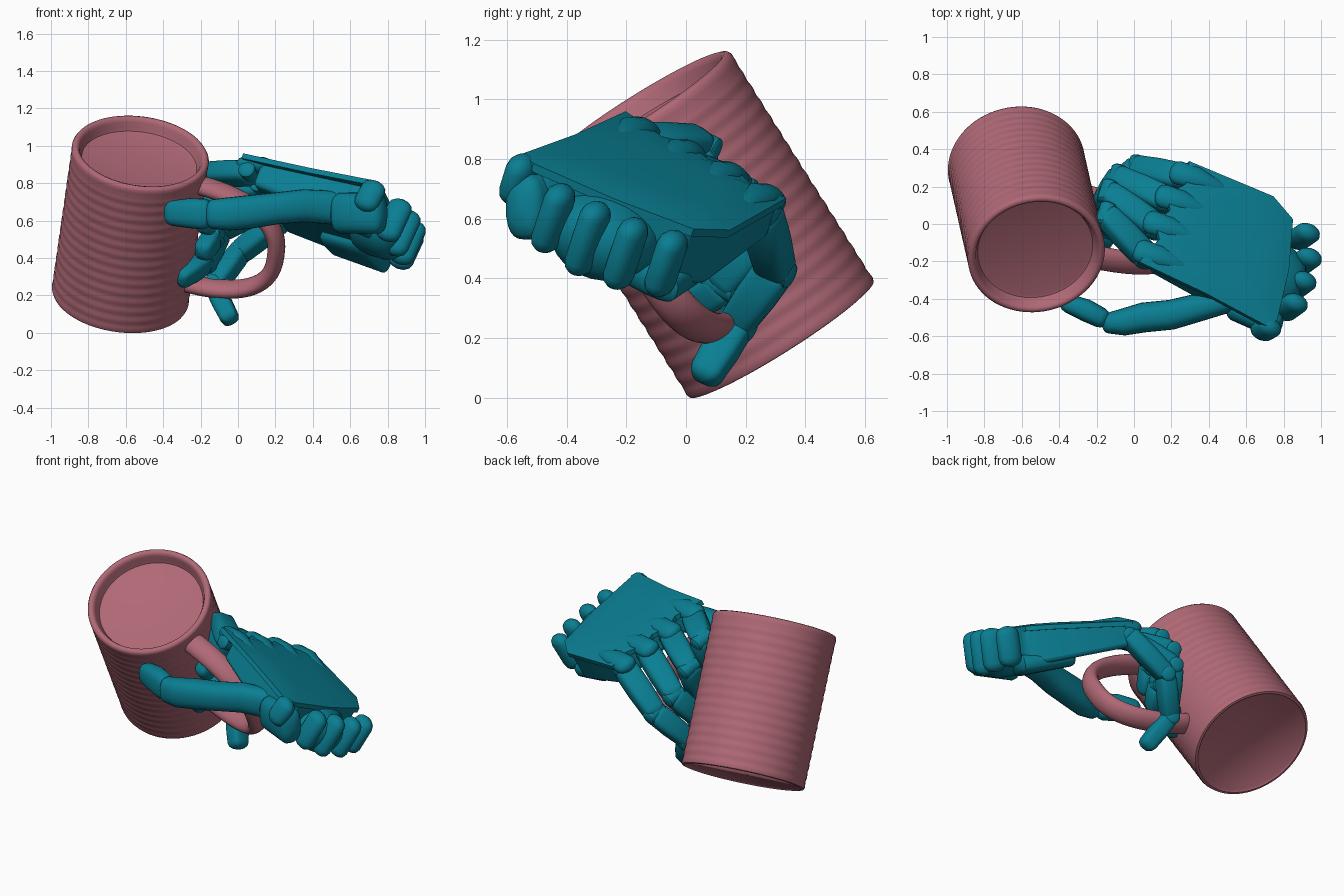
import bpy, bmesh
from math import sin, cos, pi, radians
from mathutils import Vector as Vec

if "Cube" in bpy.data.objects:
    bpy.data.objects.remove(bpy.data.objects["Cube"])


def material(name, rgb):
    m = bpy.data.materials.new(name)
    m.diffuse_color = (*rgb, 1)
    m.use_nodes = True
    m.node_tree.nodes["Principled BSDF"].inputs["Base Color"].default_value = m.diffuse_color
    return m


PINK = material("pink_ceramic", (0.43, 0.14, 0.18))
TEAL = material("teal_metal", (0.003, 0.21, 0.29))


def loft(name, rings, mat, angle=35, bevel=0):
    """Skin a list of closed rings and cap both ends."""
    bm = bmesh.new()
    vs = [[bm.verts.new(p) for p in r] for r in rings]
    n = len(rings[0])
    for a, b in zip(vs, vs[1:]):
        for i in range(n):
            bm.faces.new((a[i], a[(i + 1) % n], b[(i + 1) % n], b[i]))
    bm.faces.new(vs[0][::-1])
    bm.faces.new(vs[-1])
    bmesh.ops.recalc_face_normals(bm, faces=bm.faces)
    me = bpy.data.meshes.new(name)
    bm.to_mesh(me)
    bm.free()
    me.materials.append(mat)
    ob = bpy.data.objects.new(name, me)
    bpy.context.collection.objects.link(ob)
    if bevel:
        mod = ob.modifiers.new("bevel", "BEVEL")
        mod.width, mod.segments = bevel, 3
    bpy.ops.object.select_all(action="DESELECT")
    ob.select_set(True)
    bpy.context.view_layer.objects.active = ob
    bpy.ops.object.shade_smooth_by_angle(angle=radians(angle))
    return ob


def tube(name, pts, sizes, up, mat=TEAL, power=2.0, n=24, cap=0.6):
    """Rounded bar through pts; sizes are (half width, half height along up)."""
    pts = [Vec(p) for p in pts]
    tans = [(pts[min(i + 1, len(pts) - 1)] - pts[max(i - 1, 0)]).normalized()
            for i in range(len(pts))]
    stations = list(zip(pts, tans, sizes, [1] * len(pts)))
    ends = [radians(d) for d in (30, 55, 80)]
    def end(i, sign):
        r = min(sizes[i]) * cap
        return [(pts[i] + tans[i] * sign * r * sin(a), tans[i], sizes[i], cos(a)) for a in ends]
    stations = end(0, -1)[::-1] + stations + end(-1, 1)
    rings = []
    for p, t, (w, h), k in stations:
        s = t.cross(Vec(up)).normalized()
        u = s.cross(t)
        ring = []
        for i in range(n):
            c, d = cos(2 * pi * i / n), sin(2 * pi * i / n)
            f = lambda x: (1 if x >= 0 else -1) * abs(x) ** (2 / power)
            ring.append(p + s * f(c) * w * k + u * f(d) * h * k)
        rings.append(ring)
    return loft(name, rings, mat, 40)


# Mug frame: tilted axis A, handle direction R
BASE = Vec((-0.63, 0.318, 0.199))
A = Vec((0.12, -0.53, 0.84)).normalized()
R = Vec((0.95, -0.21, -0.23))
R = (R - A * R.dot(A)).normalized()
S = A.cross(R)


def mug(d, t):
    return BASE + A * t + R * d


def circle(r, t, n=72):
    return [BASE + A * t + (R * cos(2 * pi * i / n) + S * sin(2 * pi * i / n)) * r for i in range(n)]


# Faintly rippled mug body with a rolled rim and shallow filled top
prof = [(0.34, 0.004), (0.35, -0.006), (0.364, -0.003), (0.369, 0.01)]
prof += [(0.367 + 0.0016 * sin(2 * pi * t / 0.058), t) for t in [0.03 + 0.0097 * k for k in range(85)]]
prof += [(0.369, 0.88), (0.369, 0.9), (0.362, 0.912), (0.348, 0.917), (0.335, 0.912),
         (0.326, 0.895), (0.318, 0.865), (0.31, 0.847), (0.295, 0.843)]
loft("mug_body", [circle(r, t) for r, t in prof], PINK, 50)

# D-shaped mug handle
hp = []
for i in range(33):
    a = pi * i / 32
    hp.append(mug(0.33 + 0.485 * sin(a) ** 0.85, 0.5 - 0.31 * (1 if cos(a) >= 0 else -1) * abs(cos(a)) ** 0.8))
tube("mug_handle", hp, [(0.045, 0.068)] * 33, S, PINK)

# Hand frame: U to the wrist, V to the little finger, N out of the back of the hand
O = Vec((0.03, -0.2, 0.965))
U = Vec((0.90, -0.376, -0.213)).normalized()
V = Vec((0.267, 0.871, -0.407)).normalized()
N = U.cross(V).normalized()


def hand(u, v, n=0):
    return O + U * u + V * v + N * n


# Back plate, gently domed, and the palm beneath it
plate = [(0, 0), (0.07, 0.17), (0.02, 0.25), (0.08, 0.35), (0.04, 0.43), (0.12, 0.53),
         (0.1, 0.66), (0.6, 0.66), (0.74, 0.58), (0.8, 0.3), (0.82, 0.0), (0.78, -0.06), (0.4, -0.02)]


def inset(k):
    return [(0.42 + (u - 0.42) * k, 0.3 + (v - 0.3) * k) for u, v in plate]


loft("hand_back_plate", [[hand(u, v, n) for u, v in inset(k)]
                         for k, n in ((0.5, 0.014), (0.8, 0.008), (1, -0.006), (1, -0.035))], TEAL, 30)
palm = [(0.1, 0.03), (0.12, 0.65), (0.6, 0.64), (0.74, 0.56), (0.8, 0.3), (0.8, 0.04), (0.7, 0.0)]
loft("palm", [[hand(u, v, -0.01) for u, v in palm],
              [hand(u, v, -0.14 - 0.14 * u) for u, v in palm]], TEAL, 30, 0.025)
tube("palm_heel", [hand(0.45, 0.5, -0.2), hand(0.74, 0.45, -0.23)], [(0.12, 0.05), (0.16, 0.06)], N, power=3)

# Wrist socket and the rounded lugs around it
tube("wrist_socket", [hand(0.72, 0.3, -0.14), hand(0.84, 0.3, -0.16)], [(0.2, 0.14), (0.17, 0.13)], N, cap=0.7)
for i, (u, v, lo) in enumerate([(0.8, -0.04, -0.13), (0.9, 0.15, -0.2), (0.91, 0.29, -0.22),
                                (0.9, 0.43, -0.21), (0.85, 0.56, -0.19)]):
    tube(f"wrist_lug_{i + 1}", [hand(u, v, -0.05), hand(u - 0.01, v, lo)], [(0.05, 0.07)] * 2, U, cap=1)

# Four curled fingers: knuckle, three boxy segments, hinge pins
fingers = {
    "index": (hand(0.04, 0.08, -0.08), (-0.15, 0.05, 0.85), (-0.13, -0.02, 0.66), (-0.18, -0.11, 0.56)),
    "middle": (hand(0.05, 0.26, -0.08), (-0.14, 0.17, 0.71), (-0.13, 0.06, 0.51), (-0.19, -0.05, 0.43)),
    "ring": (hand(0.07, 0.43, -0.08), (-0.09, 0.25, 0.55), (-0.17, 0.12, 0.38), (-0.31, -0.01, 0.29)),
    "little": (hand(0.11, 0.59, -0.08), (0.01, 0.3, 0.43), (-0.13, 0.17, 0.25), (-0.04, 0.06, 0.07)),
}
for name, joints in fingers.items():
    k = joints[0]
    tube(f"{name}_knuckle", [k - U * 0.04 + N * 0.035, k + U * 0.06 + N * 0.06, k + U * 0.2 + N * 0.06],
         [(0.066, 0.045), (0.062, 0.045), (0.035, 0.03)], N, cap=1)
    for s in range(3):
        a, b = Vec(joints[s]), Vec(joints[s + 1])
        d = (b - a).normalized()
        w = 0.073 - 0.005 * s
        tube(f"{name}_segment_{s + 1}", [a + d * 0.025, a.lerp(b, 0.5), b - d * 0.02],
             [(w * 0.8, w), (w * 0.85, w), (w * 0.8, w * 0.9)], V, power=3.4, cap=0.8)
        tube(f"{name}_hinge_{s + 1}", [a - V * 0.055, a + V * 0.055], [(0.045, 0.045)] * 2, N, cap=0.3)

# Thumb: base mount, long shaped segment, tip
tube("thumb_mount", [(0.75, -0.54, 0.64), (0.55, -0.44, 0.64)], [(0.07, 0.11), (0.08, 0.11)], (0, 0, 1), power=2.6)
tube("thumb_base", [(0.6, -0.4, 0.65), (0.5, -0.41, 0.67), (0.35, -0.445, 0.68), (0.2, -0.485, 0.665),
                    (0.05, -0.5, 0.645), (-0.06, -0.525, 0.635), (-0.14, -0.53, 0.635)],
     [(0.06, 0.085), (0.065, 0.09), (0.075, 0.088), (0.08, 0.085), (0.08, 0.09), (0.072, 0.088), (0.055, 0.078)],
     (0, 0, 1), power=2.4)
tube("thumb_tip", [(-0.18, -0.5, 0.635), (-0.26, -0.46, 0.64), (-0.35, -0.425, 0.64)],
     [(0.055, 0.082), (0.06, 0.08), (0.05, 0.068)], (0, 0, 1), power=2.6, cap=0.9)
